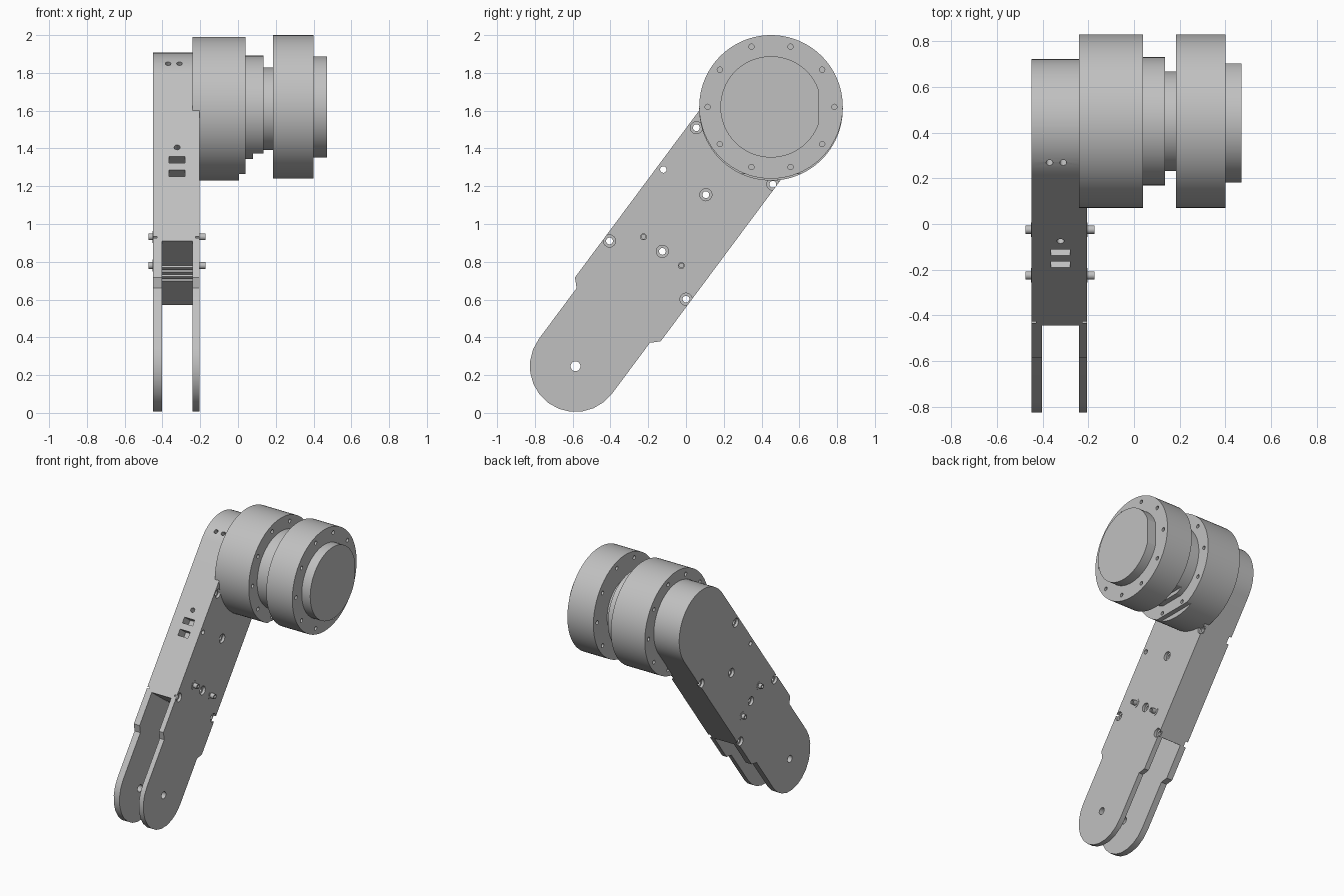
import bpy, bmesh, math
from mathutils import Matrix, Vector

if "Cube" in bpy.data.objects:
    bpy.data.objects.remove(bpy.data.objects["Cube"])

grey = bpy.data.materials.new("machined grey")
grey.diffuse_color = (0.53, 0.53, 0.53, 1)
grey.use_nodes = True
grey.node_tree.nodes["Principled BSDF"].inputs["Base Color"].default_value = grey.diffuse_color

# Arm frame: s runs along the arm from the lower pivot, t runs across it
ANG = math.atan2(0.802, 0.597)
D = Vector((0, math.cos(ANG), math.sin(ANG)))
T = Vector((0, -math.sin(ANG), math.cos(ANG)))
PIVOT = Vector((0, -0.585, 0.247))
MY, MZ = 0.45, 1.61          # motor axis
XL, XR = -0.45, -0.205       # arm sides
MID = -0.322


def P(s, t, x=0):
    return PIVOT + D * s + T * t + Vector((x, 0, 0))


def make(name, bm):
    bmesh.ops.recalc_face_normals(bm, faces=bm.faces)
    me = bpy.data.meshes.new(name)
    bm.to_mesh(me)
    bm.free()
    me.materials.append(grey)
    ob = bpy.data.objects.new(name, me)
    bpy.context.collection.objects.link(ob)
    return ob


def cyl_between(name, a, b, r, n=64):
    a, b = Vector(a), Vector(b)
    bm = bmesh.new()
    rot = (b - a).to_track_quat('Z', 'Y').to_matrix().to_4x4()
    bmesh.ops.create_cone(bm, cap_ends=True, segments=n, radius1=r, radius2=r,
                          depth=(b - a).length,
                          matrix=Matrix.Translation((a + b) / 2) @ rot)
    return make(name, bm)


def cyl_x(name, x0, x1, y, z, r, n=96):
    return cyl_between(name, (x0, y, z), (x1, y, z), r, n)


def box(name, x0, x1, y0, y1, z0, z1):
    bm = bmesh.new()
    bmesh.ops.create_cube(bm, size=1)
    for v in bm.verts:
        v.co = ((x0 + x1) / 2 + v.co.x * (x1 - x0),
                (y0 + y1) / 2 + v.co.y * (y1 - y0),
                (z0 + z1) / 2 + v.co.z * (z1 - z0))
    return make(name, bm)


def arm_box(name, x0, x1, s0, s1, t0, t1):
    ob = box(name, x0, x1, s0, s1, t0, t1)
    for v in ob.data.vertices:
        v.co = P(v.co.y, v.co.z, v.co.x)
    return ob


def cut(ob, cutters):
    for c in cutters:
        m = ob.modifiers.new("cut", 'BOOLEAN')
        m.operation, m.solver, m.object = 'DIFFERENCE', 'EXACT', c
    dg = bpy.context.evaluated_depsgraph_get()
    me = bpy.data.meshes.new_from_object(ob.evaluated_get(dg))
    ob.modifiers.clear()
    ob.data = me
    for c in cutters:
        bpy.data.objects.remove(c)


def ring_holes(x0, x1, z, r=0.335, n=10):
    return [cyl_x("cutter", x0, x1, MY + r * math.cos(i * math.tau / n),
                  z + r * math.sin(i * math.tau / n), 0.014, 16) for i in range(n)]


# Arm: extruded outline with round ends and a shoulder on each side
def arc(s, r, a0, a1, n):
    return [(s + r * math.cos(a), r * math.sin(a))
            for a in (math.radians(a0 + (a1 - a0) * i / n) for i in range(n + 1))]


outline = arc(0, 0.242, 90, 270, 12) + [(0.335, -0.242), (0.375, -0.283)]
outline += arc(1.717, 0.283, -90, 90, 32) + [(0.375, 0.283), (0.335, 0.242)]
bm = bmesh.new()
face = bm.faces.new([bm.verts.new(P(s, t, XL)) for s, t in outline])
ext = bmesh.ops.extrude_face_region(bm, geom=[face])
bmesh.ops.translate(bm, vec=(XR - XL, 0, 0),
                    verts=[v for v in ext["geom"] if isinstance(v, bmesh.types.BMVert)])
arm = make("arm", bm)

cutters = [arm_box("fork_gap", -0.402, -0.242, -0.4, 0.615, -0.5, 0.5)]
# Grooves in the floor of the fork gap
cutters += [arm_box("groove", -0.402, -0.242, 0.6, 0.635, t - 0.009, t + 0.009)
            for t in (-0.06, -0.02, 0.02, 0.06)]
# Through holes with counterbores on both sides
for y, z in ((0.055, 1.51), (0.46, 1.21), (0.105, 1.155), (-0.405, 0.91),
             (-0.125, 0.855), (0.0, 0.602)):
    cutters.append(cyl_x("bore", -0.6, 0, y, z, 0.018, 24))
    for a, b in ((-0.5, XL + 0.02), (XR - 0.02, -0.15)):
        cutters.append(cyl_x("counterbore", a, b, y, z, 0.032, 32))
cutters.append(cyl_x("pivot_bore", -0.6, 0, PIVOT.y, PIVOT.z, 0.026, 32))
cutters.append(cyl_x("strap_pin_bore", -0.6, 0, -0.12, 1.288, 0.017, 24))
# Strap pockets and small holes on the upper edge
for s0, s1 in ((1.04, 1.085), (1.13, 1.172)):
    cutters.append(arm_box("pocket", MID - 0.042, MID + 0.042, s0, s1, 0.2, 0.35))
cutters.append(cyl_between("vent", P(1.234, 0.22, MID), P(1.234, 0.4, MID), 0.016, 24))
for x in (-0.37, -0.31):
    cutters.append(cyl_between("end_hole", P(1.775, 0.2, x), P(1.83, 0.4, x), 0.015, 24))
cut(arm, cutters)

# Hollow pins crossing the arm
for i, (y, z) in enumerate(((-0.225, 0.932), (-0.025, 0.78))):
    pin = cyl_x("cross_pin_%d" % (i + 1), -0.475, -0.172, y, z, 0.018, 32)
    cut(pin, [cyl_x("c", a, b, y, z, 0.011, 24) for a, b in ((-0.5, -0.45), (-0.195, -0.1))])
    for j, (a, b) in enumerate(((XL - 0.002, XL + 0.02), (XR - 0.02, XR + 0.002))):
        cyl_x("pin_collar_%d_%d" % (i + 1, j + 1), a, b, y, z, 0.032, 32)

# Motor housing: rear flange plus body with a flat at the lower front
cyl_x("housing_flange", -0.24, -0.2, MY, MZ, 0.38)
bpy.context.view_layer.update()
cut(bpy.data.objects["housing_flange"], ring_holes(-0.3, -0.215, MZ))
body = cyl_x("housing_body", -0.2, 0.04, MY, MZ, 0.38)
cut(body, ring_holes(0.015, 0.1, MZ) + [box("flat", 0.005, 0.1, -0.2, 1, 1, 1.265)])

# Stepped collar and neck
collar = cyl_x("collar", 0.04, 0.135, MY, MZ, 0.281)
cut(collar, [box("flat", 0.03, 0.2, 0, 1, 1, 1.345),
             box("flat", 0.08, 0.2, 0, 1, 1, 1.372)])
cyl_x("neck", 0.135, 0.185, MY, MZ, 0.218)

# Output disc and its cap with one flat side
OZ = 1.62
disc = cyl_x("output_disc", 0.185, 0.40, MY, OZ, 0.38)
cut(disc, ring_holes(0.375, 0.5, OZ) + ring_holes(0.1, 0.21, OZ))
cap = cyl_x("output_cap", 0.40, 0.47, MY, OZ, 0.268)
cut(cap, [box("flat", 0.3, 0.6, 0.703, 1, 1, 2)])

# Smooth the round faces, keep the edges sharp
for ob in bpy.context.scene.objects:
    bpy.ops.object.select_all(action='DESELECT')
    ob.select_set(True)
    bpy.context.view_layer.objects.active = ob
    bpy.ops.object.shade_smooth_by_angle(angle=math.radians(20))
